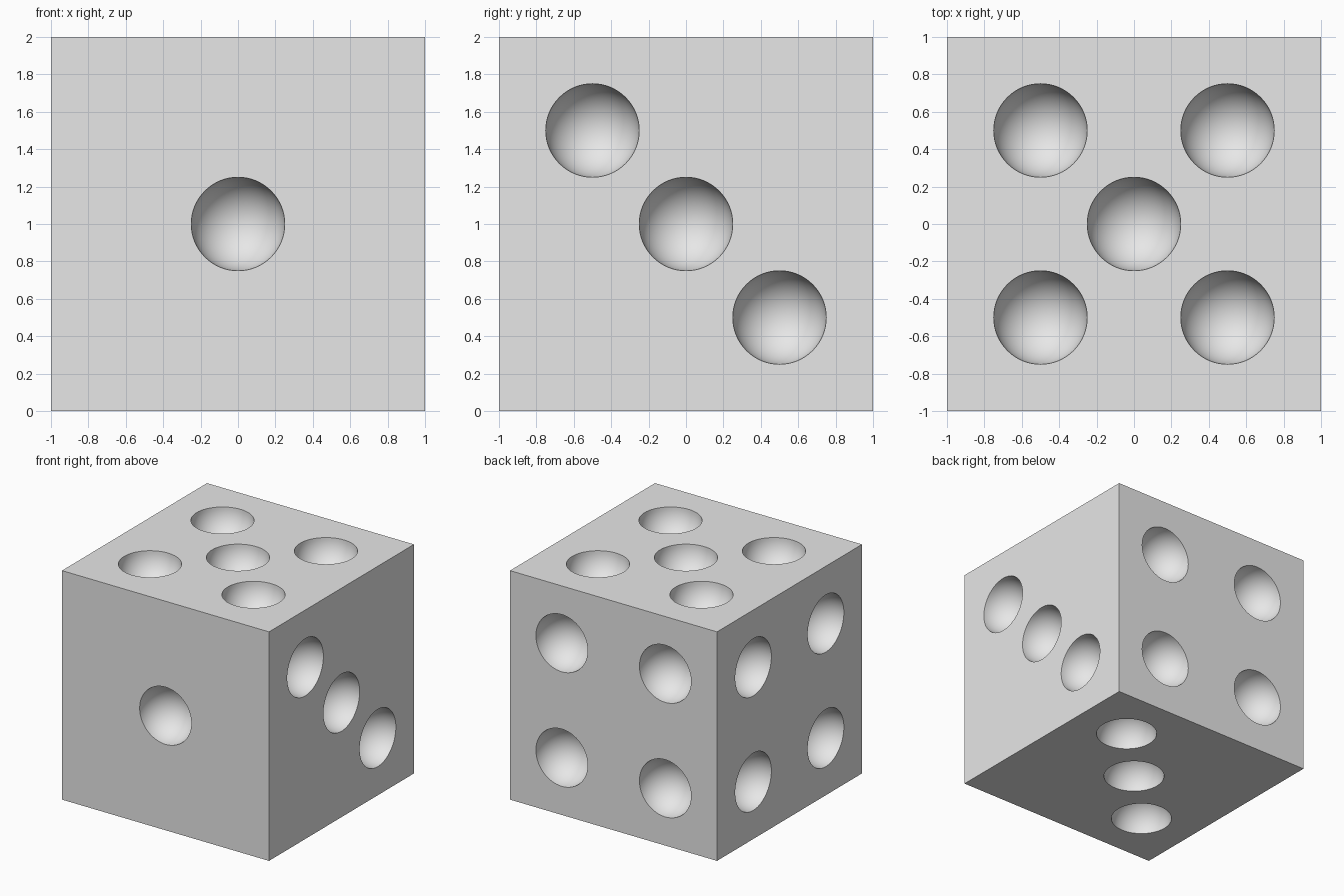
import bpy, bmesh
from math import pi, sin, cos, radians
from mathutils import Vector

default = bpy.data.objects.get("Cube")
if default:
    bpy.data.objects.remove(default, do_unlink=True)

PIP_RADIUS, SPREAD = 0.25, 0.5
SEGMENTS, RINGS = 64, 16
X, Y, Z = Vector((1, 0, 0)), Vector((0, 1, 0)), Vector((0, 0, 1))

# Pip patterns in face coordinates
one = [(0, 0)]
three = [(-1, 1), (0, 0), (1, -1)]
four = [(a, b) for a in (-1, 1) for b in (-1, 1)]
five = four + one

# Each side: its rightward axis, its upward axis and its pips
sides = [
    (X, Z, one),      # front
    (Y, Z, three),    # right-hand side
    (-X, Z, four),    # back
    (-Y, Z, four),    # left-hand side
    (X, Y, five),     # top
    (X, -Y, three),   # bottom
]


def add_bowl(bm, centre, across, normal):
    """Spin a quarter arc into a hemispherical hollow."""
    arc = []
    for i in range(RINGS + 1):
        t = pi / 2 * i / RINGS
        arc.append(bm.verts.new(
            centre + PIP_RADIUS * (across * cos(t) - normal * sin(t))))
    edges = [bm.edges.new(pair) for pair in zip(arc, arc[1:])]
    bmesh.ops.spin(bm, geom=arc + edges, cent=centre, axis=normal,
                   angle=2 * pi, steps=SEGMENTS)


# Wire frame of the cube, then the hollows
bm = bmesh.new()
bmesh.ops.create_cube(bm, size=2)
bmesh.ops.delete(bm, geom=bm.faces[:], context='FACES_ONLY')
for u, v, pips in sides:
    n = u.cross(v)
    for a, b in pips:
        add_bowl(bm, n + SPREAD * (a * u + b * v), u, n)
bmesh.ops.remove_doubles(bm, verts=bm.verts[:], dist=0.0001)

# Flat sides filled around the rims
for u, v, pips in sides:
    n = u.cross(v)
    outline = [e for e in bm.edges
               if all(n.dot(p.co) > 0.9999 for p in e.verts)]
    bmesh.ops.triangle_fill(bm, edges=outline, use_beauty=True, normal=n)
bmesh.ops.recalc_face_normals(bm, faces=bm.faces[:])
bmesh.ops.translate(bm, verts=bm.verts[:], vec=Z)

mesh = bpy.data.meshes.new("die")
bm.to_mesh(mesh)
bm.free()
die = bpy.data.objects.new("die", mesh)
bpy.context.collection.objects.link(die)

# Plain grey all over
grey = bpy.data.materials.new("light grey")
grey.use_nodes = True
grey.diffuse_color = (0.8, 0.8, 0.8, 1)
grey.node_tree.nodes["Principled BSDF"].inputs["Base Color"].default_value = grey.diffuse_color
mesh.materials.append(grey)

# Smooth hollows, sharp rims and cube edges
bpy.ops.object.select_all(action='DESELECT')
die.select_set(True)
bpy.context.view_layer.objects.active = die
bpy.ops.object.shade_smooth_by_angle(angle=radians(30))
